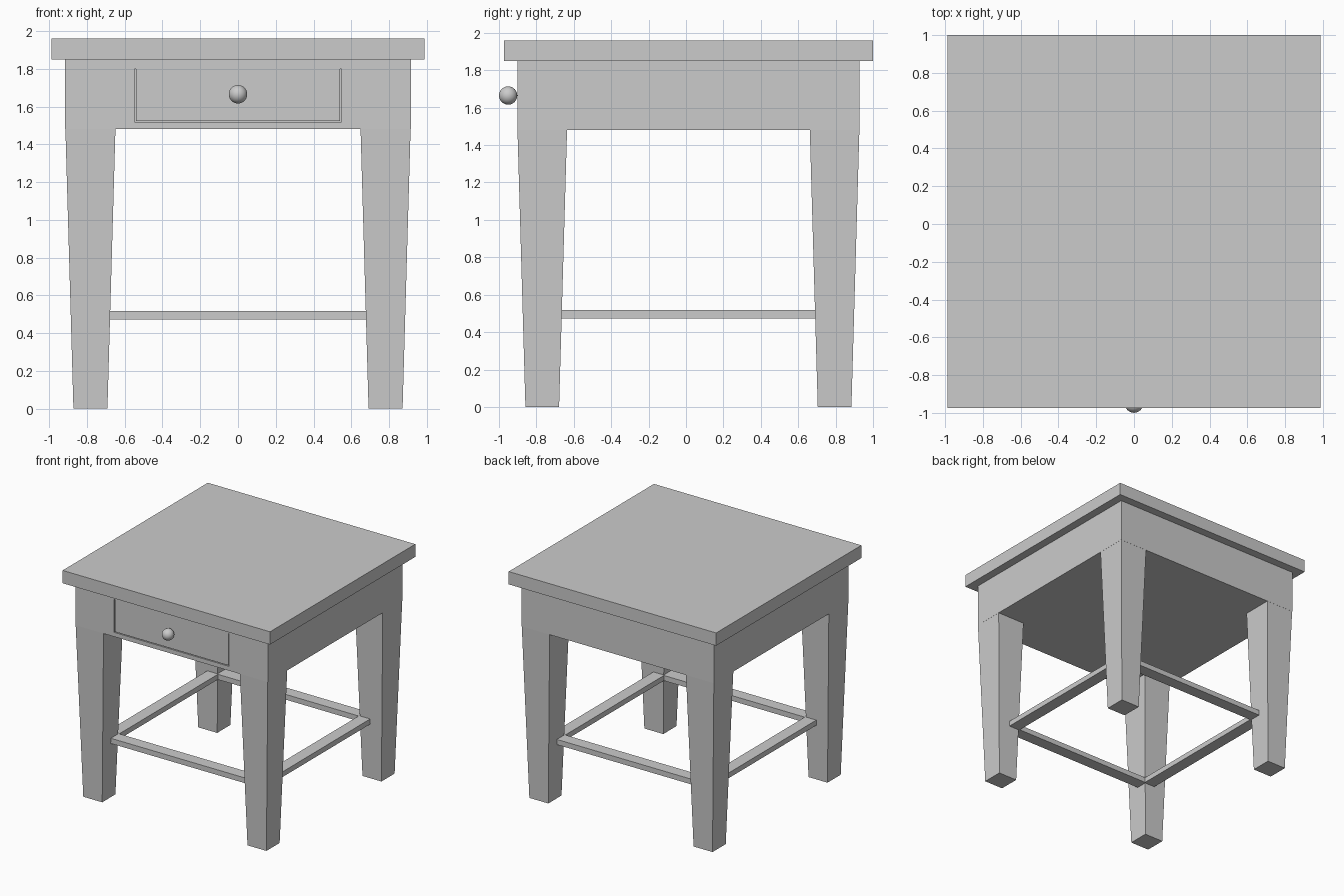
import bpy, bmesh

if "Cube" in bpy.data.objects:
    bpy.data.objects.remove(bpy.data.objects["Cube"])

CY = 0.013          # the table is centred slightly behind the knob
LEG_TOP = 1.48


def mesh_object(name, bm):
    bmesh.ops.recalc_face_normals(bm, faces=bm.faces)
    mesh = bpy.data.meshes.new(name)
    bm.to_mesh(mesh)
    bm.free()
    ob = bpy.data.objects.new(name, mesh)
    bpy.context.collection.objects.link(ob)
    return ob


def box(name, x0, x1, y0, y1, z0, z1):
    bm = bmesh.new()
    bmesh.ops.create_cube(bm, size=1)
    for v in bm.verts:
        v.co = (x1 if v.co.x > 0 else x0, y1 if v.co.y > 0 else y0,
                z1 if v.co.z > 0 else z0)
    return mesh_object(name, bm)


# Table top and drawer body
box("table_top", -0.987, 0.987, CY - 0.987, CY + 0.987, 1.85, 1.96)
front = CY - 0.915
body = box("drawer_body", -0.915, 0.915, front, CY + 0.915, LEG_TOP, 1.85)

# Fine U-shaped groove outlining the drawer front
w, top, low, g = 0.548, 1.80, 1.517, 0.007
outline = [(-w, top), (-w, low), (w, low), (w, top),
           (w - g, top), (w - g, low + g), (-w + g, low + g), (-w + g, top)]
bm = bmesh.new()
face = bm.faces.new([bm.verts.new((x, front - 0.02, z)) for x, z in outline])
ext = bmesh.ops.extrude_face_region(bm, geom=[face])["geom"]
bmesh.ops.translate(bm, vec=(0, 0.04, 0),
                    verts=[e for e in ext if isinstance(e, bmesh.types.BMVert)])
cutter = mesh_object("groove_cutter", bm)
cutter.hide_render = True
cutter.hide_set(True)
cut = body.modifiers.new("drawer_groove", "BOOLEAN")
cut.operation = "DIFFERENCE"
cut.solver = "EXACT"
cut.object = cutter

# Four legs tapering on all sides
for sx, side in ((-1, "left"), (1, "right")):
    for sy, end in ((-1, "front"), (1, "back")):
        leg = box(f"{end}_{side}_leg", -1, 1, -1, 1, 0, LEG_TOP)
        for v in leg.data.vertices:
            half = 0.1325 if v.co.z > 0 else 0.09
            v.co.x = sx * 0.7815 + v.co.x * half
            v.co.y = CY + sy * 0.7815 + v.co.y * half

# Stretcher frame: rails running between the legs
INNER, OUTER = 0.67, 0.775
Z0, Z1 = 0.473, 0.518
for s, end, side in ((-1, "front", "left"), (1, "back", "right")):
    a, b = sorted((s * INNER, s * OUTER))
    box(f"{end}_stretcher", -0.69, 0.69, CY + a, CY + b, Z0, Z1)
    box(f"{side}_stretcher", a, b, CY - 0.69, CY + 0.69, Z0, Z1)

# Round drawer knob
bpy.ops.mesh.primitive_uv_sphere_add(segments=24, ring_count=12, radius=0.049,
                                     location=(0, -0.951, 1.665))
knob = bpy.context.object
knob.name = "drawer_knob"
bpy.ops.object.shade_smooth_by_angle()
